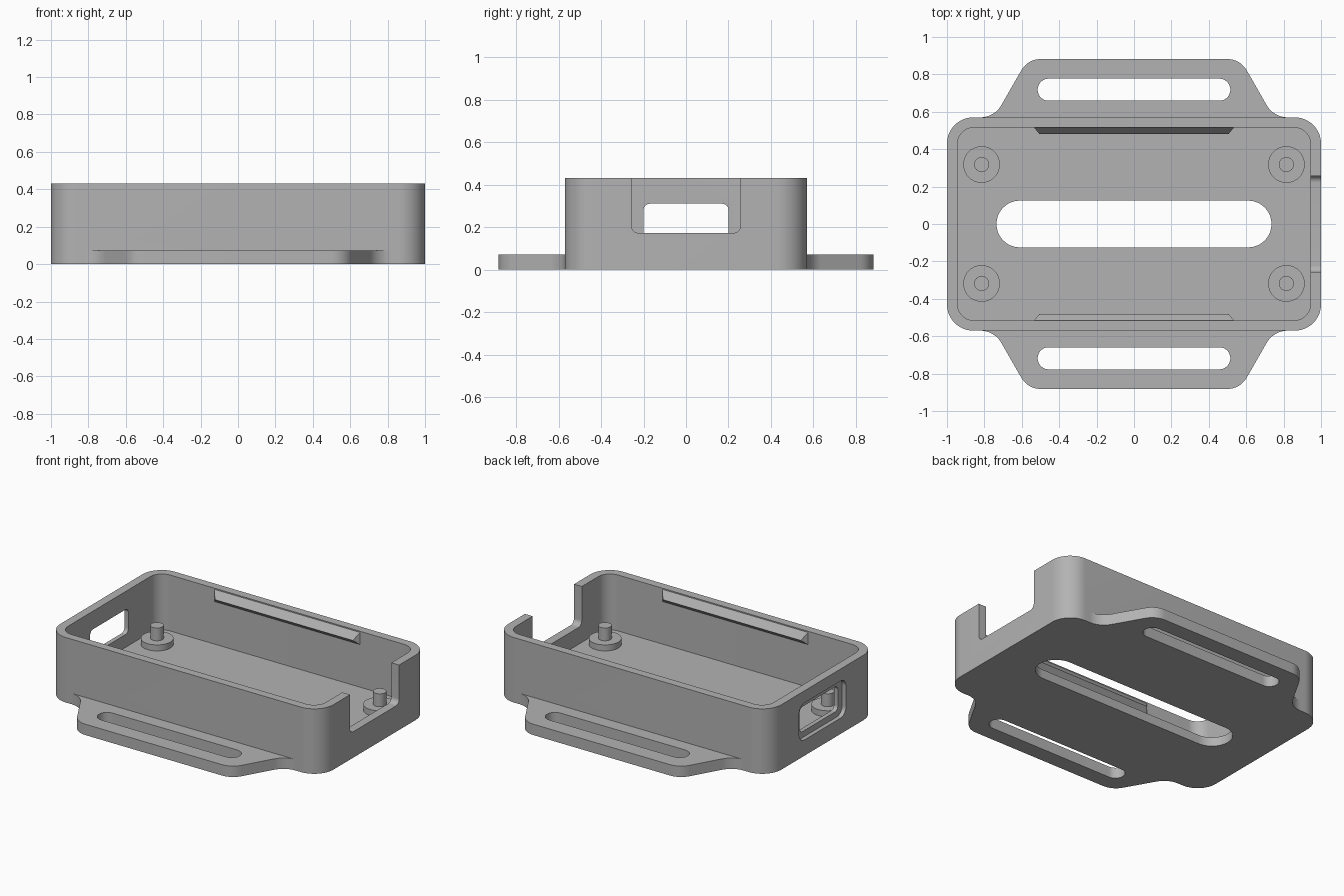
import bpy, bmesh, math
from mathutils import Vector

if "Cube" in bpy.data.objects:
    bpy.data.objects.remove(bpy.data.objects["Cube"])

GREY = bpy.data.materials.new("plain grey")
GREY.use_nodes = True
COLOUR = (0.45, 0.45, 0.45, 1)
GREY.diffuse_color = COLOUR
GREY.node_tree.nodes["Principled BSDF"].inputs["Base Color"].default_value = COLOUR

WALL_Y, INNER_Y = 0.57, 0.515
FLOOR, HEIGHT, TAB = 0.06, 0.43, 0.072


def finish(name, bm):
    bmesh.ops.recalc_face_normals(bm, faces=bm.faces)
    mesh = bpy.data.meshes.new(name)
    bm.to_mesh(mesh)
    bm.free()
    mesh.materials.append(GREY)
    obj = bpy.data.objects.new(name, mesh)
    bpy.context.collection.objects.link(obj)
    return obj


def rounded(corners, steps=12):
    """Outline from (x, y, radius) corners, each replaced by a fillet arc."""
    out = []
    for i, (x, y, r) in enumerate(corners):
        p = Vector((x, y))
        if r == 0:
            out.append(p)
            continue
        a = (Vector(corners[i - 1][:2]) - p).normalized()
        b = (Vector(corners[(i + 1) % len(corners)][:2]) - p).normalized()
        half = a.angle(b) / 2
        start, end = p + a * r / math.tan(half), p + b * r / math.tan(half)
        centre = p + (a + b).normalized() * r / math.sin(half)
        u, v = start - centre, end - centre
        sweep = u.angle(v)
        for k in range(steps + 1):
            t = k / steps
            out.append(centre + (u * math.sin((1 - t) * sweep)
                                 + v * math.sin(t * sweep)) / math.sin(sweep))
    return out


def box(x0, x1, y0, y1, r):
    return rounded([(x0, y0, r), (x1, y0, r), (x1, y1, r), (x0, y1, r)])


def prism(name, outline, lo, hi, along_x=False):
    """Extrude an outline along z, or a (y, z) outline along x."""
    bm = bmesh.new()
    place = (lambda p, h: (h, p[0], p[1])) if along_x else (lambda p, h: (p[0], p[1], h))
    low, high = [[bm.verts.new(place(p, h)) for p in outline] for h in (lo, hi)]
    bm.faces.new(low)
    bm.faces.new(high)
    for i in range(len(outline)):
        bm.faces.new((low[i - 1], low[i], high[i], high[i - 1]))
    return finish(name, bm)


def smooth(obj):
    bpy.ops.object.select_all(action='DESELECT')
    obj.select_set(True)
    bpy.context.view_layer.objects.active = obj
    bpy.ops.object.shade_smooth_by_angle(angle=math.radians(30))


def combine(target, tool, operation='DIFFERENCE'):
    bpy.context.view_layer.objects.active = target
    mod = target.modifiers.new(operation, 'BOOLEAN')
    mod.operation, mod.solver, mod.object = operation, 'EXACT', tool
    bpy.ops.object.modifier_apply(modifier=mod.name)
    bpy.data.objects.remove(tool)


# Tray body with a strap tab on the front and the back
tray = prism("tray", box(-1, 1, -WALL_Y, WALL_Y, 0.14), 0, HEIGHT)
for s in (-1, 1):
    half = [(0.83, 0.53, 0), (0.83, WALL_Y, 0), (0.747, WALL_Y, 0.13), (0.568, 0.882, 0.12)]
    full = half + [(-x, y, r) for x, y, r in reversed(half)]
    tab = prism("strap_tab", rounded([(x, s * y, r) for x, y, r in full]), 0, TAB)
    combine(tray, tab, 'UNION')

# Hollow inside, then the floor slot and strap slots
combine(tray, prism("hollow", box(-0.943, 0.943, -INNER_Y, INNER_Y, 0.085), FLOOR, 1))
combine(tray, prism("floor_slot", box(-0.735, 0.735, -0.125, 0.125, 0.1249), -1, 0.3))
for s in (-1, 1):
    slot = box(-0.515, 0.515, s * 0.718 - 0.059, s * 0.718 + 0.059, 0.0589)
    combine(tray, prism("strap_slot", slot, -1, 0.3))

# Open notch in one end wall
notch = rounded([(-0.257, 0.172, 0.035), (0.257, 0.172, 0.035), (0.257, 1, 0), (-0.257, 1, 0)])
combine(tray, prism("notch", notch, 0.9, 1.1, True))

# Window with a stepped outer recess in the other end wall
combine(tray, prism("window", box(-0.2, 0.2, 0.145, 0.31, 0.03), -1.1, -0.9, True))
combine(tray, prism("window_recess", box(-0.245, 0.245, 0.105, 0.35, 0.055), -1.1, -0.972, True))
smooth(tray)

# Snap ridges under the rim of the long walls
for s, side in ((-1, "front"), (1, "back")):
    bm = bmesh.new()
    ends = [[bm.verts.new((e * x, s * y, z)) for x, y, z in
             ((0.535, 0.517, 0.425), (0.505, 0.48, 0.375), (0.535, 0.517, 0.34))]
            for e in (-1, 1)]
    for end in ends:
        bm.faces.new(end)
    for i in range(3):
        bm.faces.new((ends[0][i - 1], ends[0][i], ends[1][i], ends[1][i - 1]))
    finish(side + "_snap_ridge", bm)


# Four mounting posts: a wide collar with a thin pin
def cylinder(name, x, y, radius, lo, hi):
    ring = [(x + radius * math.cos(a), y + radius * math.sin(a))
            for a in (k * math.tau / 40 for k in range(40))]
    smooth(prism(name, ring, lo, hi))


for sx, end in ((-1, "right"), (1, "left")):
    for sy, side in ((-1, "front"), (1, "back")):
        name = side + "_" + end
        cylinder(name + "_post_collar", sx * 0.815, sy * 0.318, 0.098, FLOOR - 0.005, 0.1)
        cylinder(name + "_post_pin", sx * 0.815, sy * 0.318, 0.04, 0.095, 0.185)
